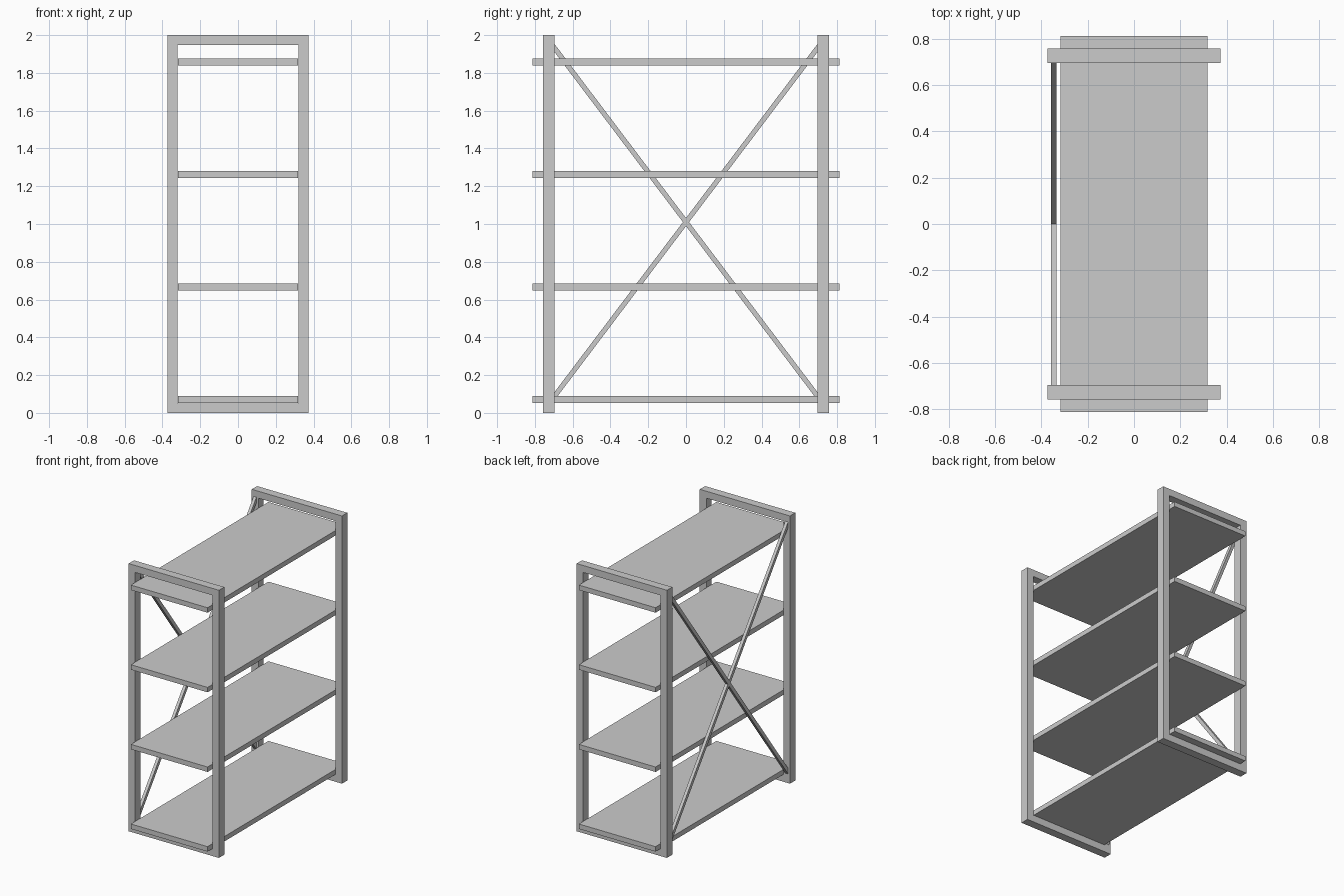
import bpy, math
from mathutils import Vector

if "Cube" in bpy.data.objects:
    bpy.data.objects.remove(bpy.data.objects["Cube"])


def mesh_object(name, verts, faces):
    mesh = bpy.data.meshes.new(name)
    mesh.from_pydata(verts, [], faces)
    mesh.update()
    obj = bpy.data.objects.new(name, mesh)
    bpy.context.collection.objects.link(obj)
    return obj


def box(name, center, size, rot_x=0.0):
    bpy.ops.mesh.primitive_cube_add(size=1, location=center)
    obj = bpy.context.object
    obj.name = name
    obj.scale = size
    bpy.ops.object.transform_apply(location=False, rotation=False, scale=True)
    obj.rotation_euler.x = rot_x
    return obj


def end_frame(name, y0, y1):
    # Rectangular ring: outer and inner loops at two depths
    def loop(hw, z0, z1, y):
        return [(-hw, y, z0), (hw, y, z0), (hw, y, z1), (-hw, y, z1)]
    verts = (loop(0.373, 0, 2, y0) + loop(0.319, 0.053, 1.948, y0)
             + loop(0.373, 0, 2, y1) + loop(0.319, 0.053, 1.948, y1))
    faces = []
    for i in range(4):
        j = (i + 1) % 4
        faces += [(i, j, 4 + j, 4 + i),               # near face
                  (8 + j, 8 + i, 12 + i, 12 + j),     # far face
                  (j, i, 8 + i, 8 + j),               # outer side
                  (4 + i, 4 + j, 12 + j, 12 + i)]     # inner side
    return mesh_object(name, verts, faces)


# End frames
end_frame("front_frame", -0.758, -0.695)
end_frame("back_frame", 0.695, 0.758)

# Shelves, evenly spaced and running through the frames
for k in range(4):
    top = 0.09 + k * 0.595
    box(f"shelf_{k + 1}", (0, 0, top - 0.0185), (0.634, 1.624, 0.037))

# Crossed braces on the left side, ends set into the posts
for name, s in (("brace_rising", 1), ("brace_falling", -1)):
    d = Vector((0, 1.42, 1.88))
    angle = math.atan2(d.z, d.y) * s
    box(name, (-0.346, 0, 1.01), (0.023, d.length, 0.026), angle)
